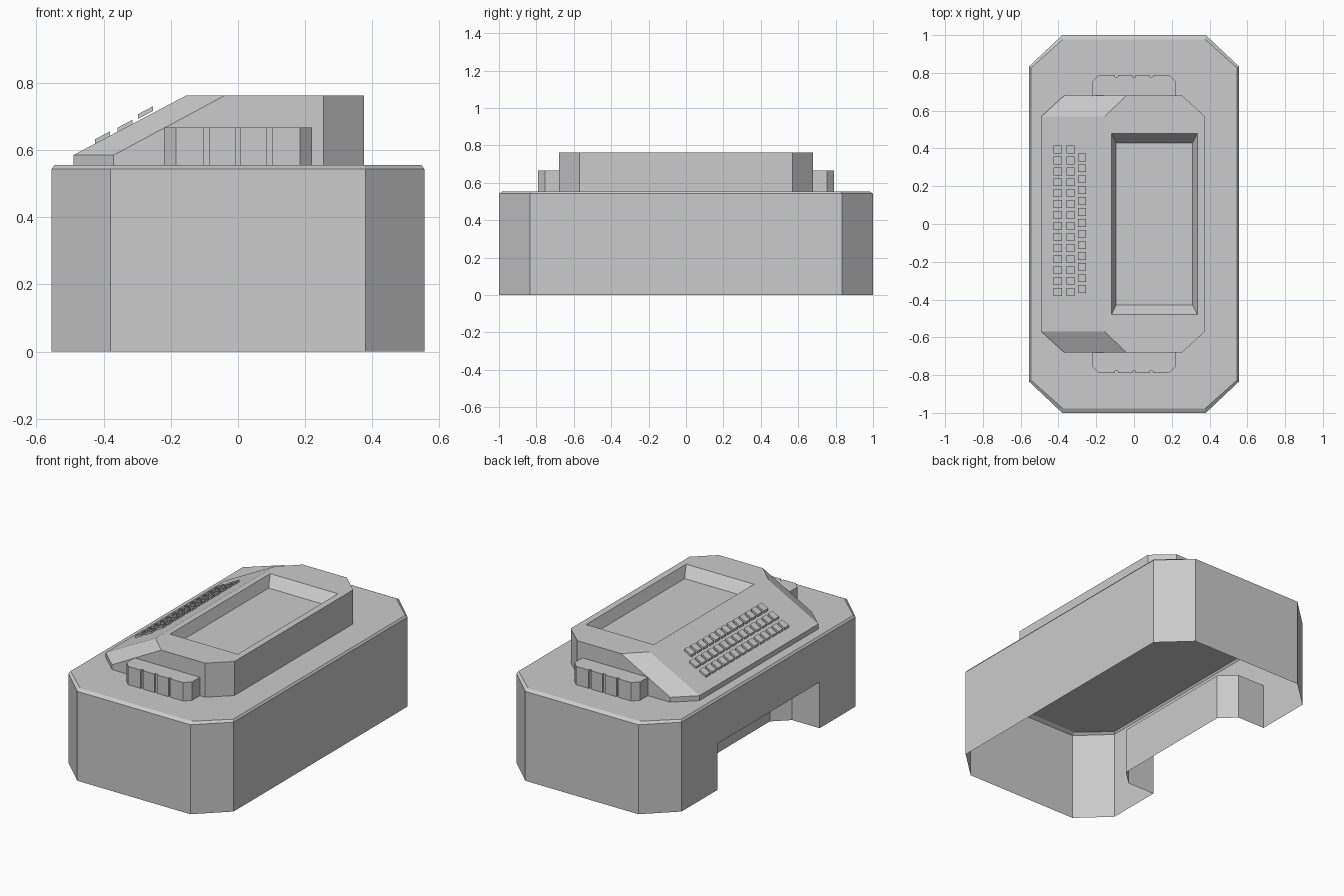
import bpy, bmesh

if "Cube" in bpy.data.objects:
    bpy.data.objects.remove(bpy.data.objects["Cube"])


def octagon(xl, xlc, xrc, xr, yc, y, z):
    """Rectangle with cut corners, counter-clockwise from the left-front corner."""
    return [(px, py, z) for px, py in (
        (xl, -yc), (xlc, -y), (xrc, -y), (xr, -yc),
        (xr, yc), (xrc, y), (xlc, y), (xl, yc))]


def ring(bm, pts):
    return [bm.verts.new(p) for p in pts]


def bridge(bm, a, b):
    n = len(a)
    for i in range(n):
        j = (i + 1) % n
        bm.faces.new((a[i], a[j], b[j], b[i]))


def finish(bm, name):
    mesh = bpy.data.meshes.new(name)
    bm.to_mesh(mesh)
    bm.free()
    ob = bpy.data.objects.new(name, mesh)
    bpy.context.collection.objects.link(ob)
    return ob


# Base cabinet: hollow shell, open underneath, knee recess in the left side
NOTCH_Z = 0.28
notch = [(-0.555, 0.49), (-0.37, 0.49), (-0.28, 0.405),
         (-0.28, -0.405), (-0.37, -0.49), (-0.555, -0.49)]
body = (-0.555, -0.38, 0.38, 0.555, 0.835, 1.0)
bm = bmesh.new()
plan = [p[:2] for p in octagon(*body, 0)] + notch
low = ring(bm, [(x, y, 0) for x, y in plan])
mid = ring(bm, [(x, y, NOTCH_Z) for x, y in plan])
bridge(bm, low, mid)
bm.faces.new(mid[8:])                                   # recess ceiling
outer = mid[:9] + mid[13:]                              # straight left wall above recess
edge = octagon(*body, 0.543)
upper = ring(bm, edge + [(-0.555, 0.49, 0.543), (-0.555, -0.49, 0.543)])
bridge(bm, outer, upper)
top = ring(bm, octagon(-0.546, -0.376, 0.376, 0.546, 0.826, 0.978, 0.555)
           + [(-0.546, 0.49, 0.555), (-0.546, -0.49, 0.555)])
bridge(bm, upper, top)
bm.faces.new(top)
finish(bm, "base_cabinet")

# Console: cut-corner block with sloped left side and sunken screen
bm = bmesh.new()
foot = ring(bm, octagon(-0.49, -0.37, 0.255, 0.375, 0.57, 0.68, 0.555))
lip = ring(bm, octagon(-0.49, -0.37, 0.255, 0.375, 0.57, 0.68, 0.585))
crown = ring(bm, octagon(-0.155, -0.04, 0.255, 0.375, 0.57, 0.68, 0.762))
bridge(bm, foot, lip)
bridge(bm, lip, crown)


def rect(x0, x1, y, z):
    return [(x0, -y, z), (x1, -y, z), (x1, y, z), (x0, y, z)]


rim = ring(bm, rect(-0.12, 0.335, 0.48, 0.762))
floor = ring(bm, rect(-0.095, 0.31, 0.43, 0.70))
bridge(bm, rim, floor)
bm.faces.new(floor)
for i in range(4):                                      # top frame around the screen
    a, b = crown[2 * i], crown[2 * i + 1]
    c = crown[(2 * i + 2) % 8]
    bm.faces.new((a, b, rim[i]))
    bm.faces.new((b, c, rim[(i + 1) % 4], rim[i]))
finish(bm, "console")

# Grooved end blocks, front and back
outline = [(-0.22, -0.6), (-0.22, -0.755), (-0.185, -0.79)]
for gx in (-0.093, 0.0, 0.093):
    outline += [(gx - 0.008, -0.79), (gx - 0.008, -0.778),
                (gx + 0.008, -0.778), (gx + 0.008, -0.79)]
outline += [(0.185, -0.79), (0.22, -0.755), (0.22, -0.6)]
for name, s in (("front_end_block", 1), ("back_end_block", -1)):
    bm = bmesh.new()
    a = ring(bm, [(s * x, s * y, 0.555) for x, y in outline])
    b = ring(bm, [(s * x, s * y, 0.667) for x, y in outline])
    bridge(bm, a, b)
    bm.faces.new(b)
    finish(bm, name)


# Keyboard: three rows of keys following the slope
def slope(x):
    return 0.585 + (x + 0.49) * 0.177 / 0.335


bm = bmesh.new()
for x0, count, y0, lift in ((-0.425, 14, 0.395, 0.013),
                            (-0.358, 14, 0.395, 0.012),
                            (-0.297, 13, 0.353, 0.02)):
    x1 = x0 + 0.044
    for k in range(count):
        y = y0 - k * 0.058
        pts = [(x0, y - 0.021), (x1, y - 0.021), (x1, y + 0.021), (x0, y + 0.021)]
        a = ring(bm, [(px, py, slope(px) + lift - 0.014) for px, py in pts])
        b = ring(bm, [(px, py, slope(px) + lift) for px, py in pts])
        bridge(bm, a, b)
        bm.faces.new(b)
        bm.faces.new(a[::-1])
finish(bm, "keyboard")
